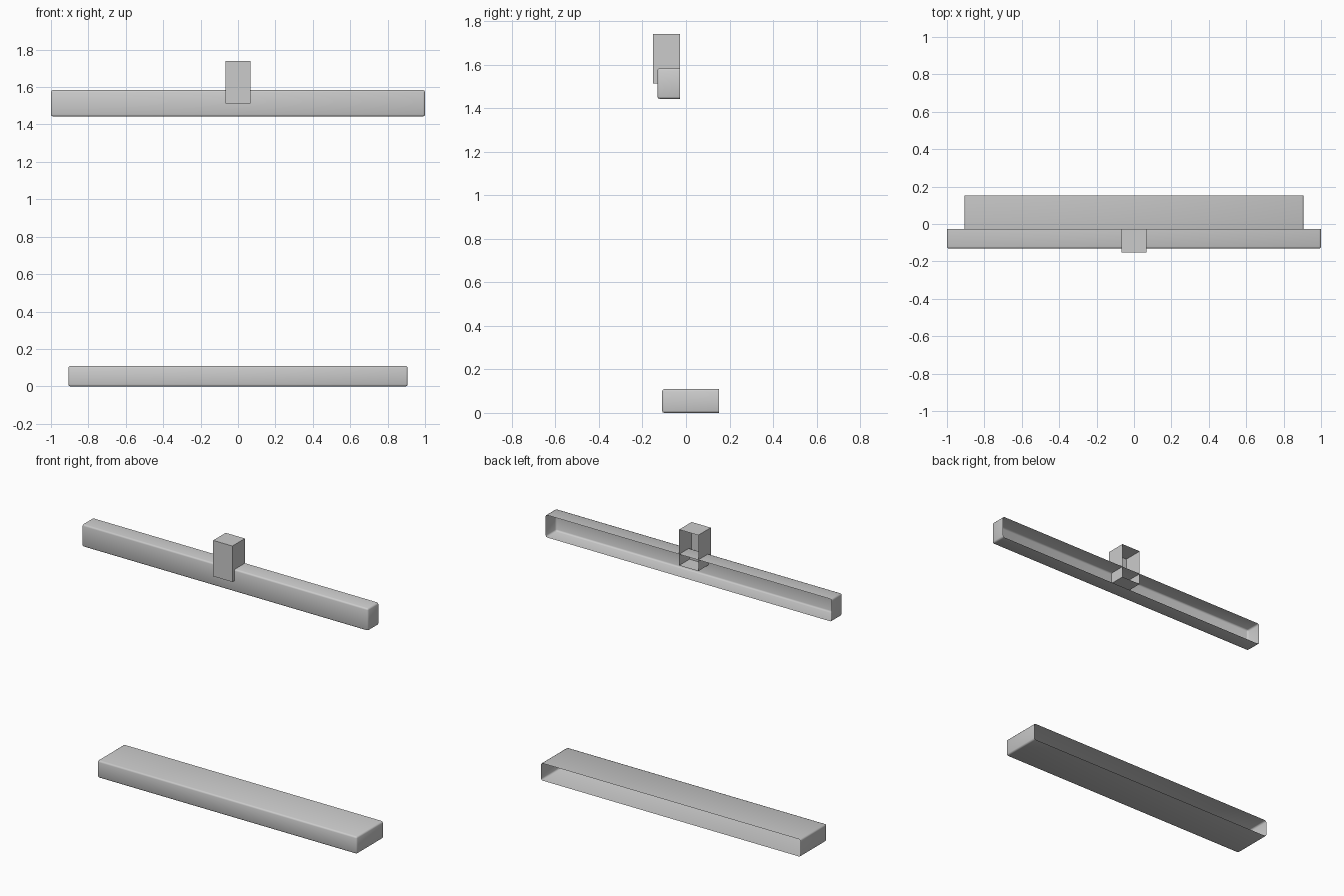
import bpy
import bmesh
import math

cube = bpy.data.objects.get("Cube")
if cube:
    bpy.data.objects.remove(cube, do_unlink=True)

# Single plain grey finish
grey = bpy.data.materials.new("plain_grey")
grey.use_nodes = True
colour = (0.6, 0.6, 0.6, 1)
grey.diffuse_color = colour
grey.node_tree.nodes["Principled BSDF"].inputs["Base Color"].default_value = colour


def open_box(name, half_width, front, back, bottom, top, radius=0):
    """Shell with no back face; the other edges may be rounded."""
    bm = bmesh.new()
    bmesh.ops.create_cube(bm, size=1)
    for v in bm.verts:
        v.co.x = math.copysign(half_width, v.co.x)
        v.co.y = back if v.co.y > 0 else front
        v.co.z = top if v.co.z > 0 else bottom
    bm.normal_update()
    rear = [f for f in bm.faces if f.normal.y > 0.9]
    bmesh.ops.delete(bm, geom=rear, context="FACES")
    if radius:
        rounded = [e for e in bm.edges if not e.is_boundary]
        bmesh.ops.bevel(bm, geom=rounded, offset=radius, segments=2,
                        profile=0.5, affect="EDGES")
    mesh = bpy.data.meshes.new(name)
    bm.to_mesh(mesh)
    bm.free()
    mesh.materials.append(grey)
    obj = bpy.data.objects.new(name, mesh)
    bpy.context.collection.objects.link(obj)
    if radius:
        bpy.ops.object.select_all(action="DESELECT")
        obj.select_set(True)
        bpy.context.view_layer.objects.active = obj
        bpy.ops.object.shade_smooth_by_angle(angle=math.radians(50))
    return obj


# Hearth slab on the floor, mantel beam above, keystone block on the beam
open_box("hearth", 0.907, -0.11, 0.152, 0, 0.109, 0.01)
open_box("mantel_beam", 1, -0.131, -0.027, 1.443, 1.584, 0.01)
open_box("keystone", 0.067, -0.152, -0.027, 1.513, 1.74)
